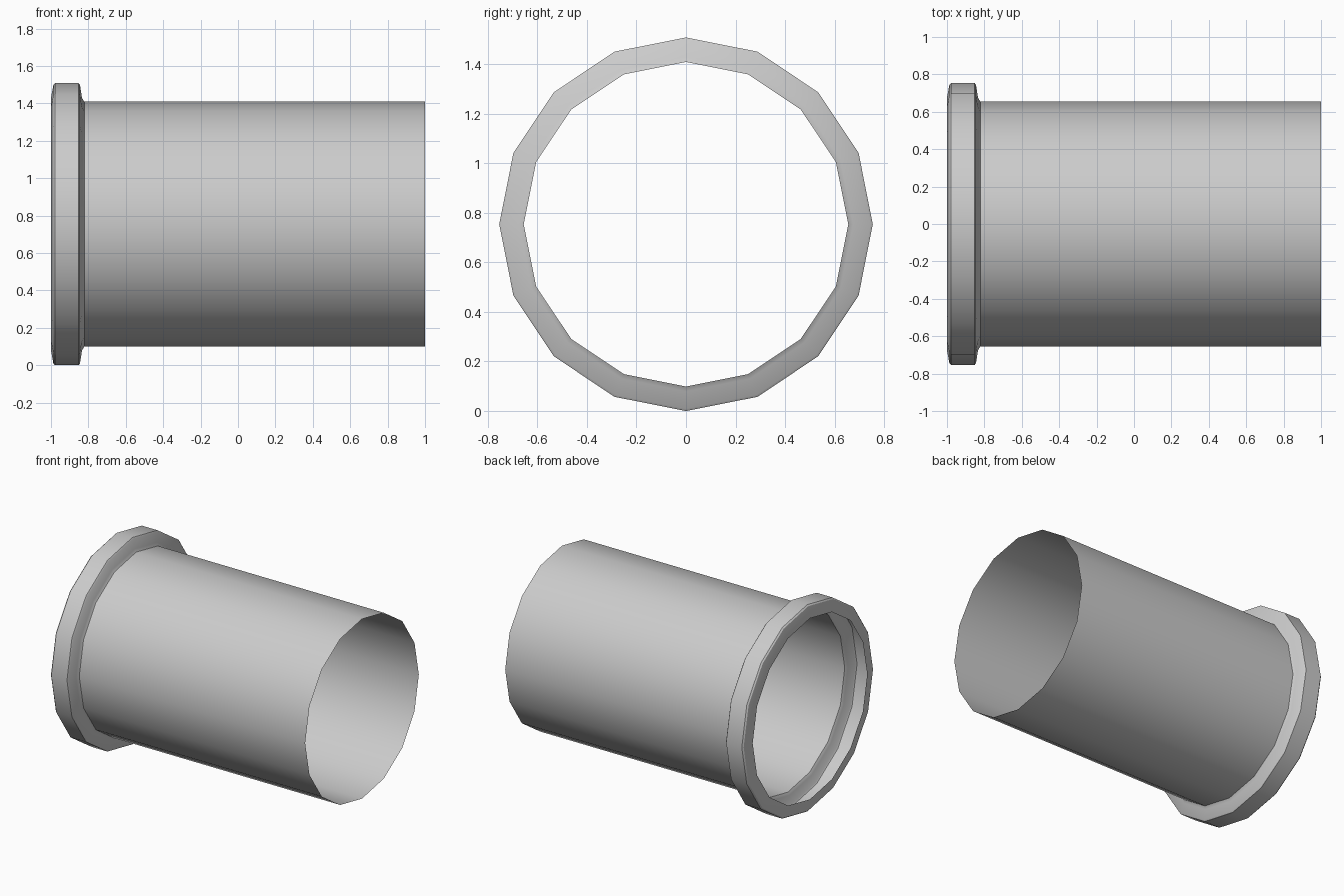
import bpy, bmesh, math

if "Cube" in bpy.data.objects:
    bpy.data.objects.remove(bpy.data.objects["Cube"])

SIDES = 16
CENTRE_Z = 0.754


def revolve(name, profile):
    """Spin an (x, radius) profile around the horizontal x axis as a thin open shell."""
    bm = bmesh.new()
    rings = []
    for x, r in profile:
        rings.append([bm.verts.new((x,
                                    r * math.sin(2 * math.pi * i / SIDES),
                                    CENTRE_Z + r * math.cos(2 * math.pi * i / SIDES)))
                      for i in range(SIDES)])
    for a, b in zip(rings, rings[1:]):
        for i in range(SIDES):
            j = (i + 1) % SIDES
            bm.faces.new((a[i], a[j], b[j], b[i]))
    bmesh.ops.recalc_face_normals(bm, faces=bm.faces)
    # keep the normals pointing away from the axis
    bm.normal_update()
    big = max(bm.faces, key=lambda f: f.calc_area())
    c = big.calc_center_median()
    if big.normal.y * c.y + big.normal.z * (c.z - CENTRE_Z) < 0:
        bmesh.ops.reverse_faces(bm, faces=bm.faces)
    mesh = bpy.data.meshes.new(name)
    bm.to_mesh(mesh)
    bm.free()
    obj = bpy.data.objects.new(name, mesh)
    bpy.context.collection.objects.link(obj)
    bpy.ops.object.select_all(action='DESELECT')
    obj.select_set(True)
    bpy.context.view_layer.objects.active = obj
    bpy.ops.object.shade_smooth_by_angle(angle=math.radians(30))
    return obj


# Straight pipe with a hollow, chamfered collar at its left end
revolve("pipe_with_collar", [
    (-1.0, 0.66), (-1.0, 0.675), (-0.987, 0.745), (-0.978, 0.754),  # mouth
    (-0.852, 0.754), (-0.845, 0.745),                                # collar rim
    (-0.834, 0.675), (-0.822, 0.655),                                # step to pipe
    (1.0, 0.655),                                                    # open far end
])
